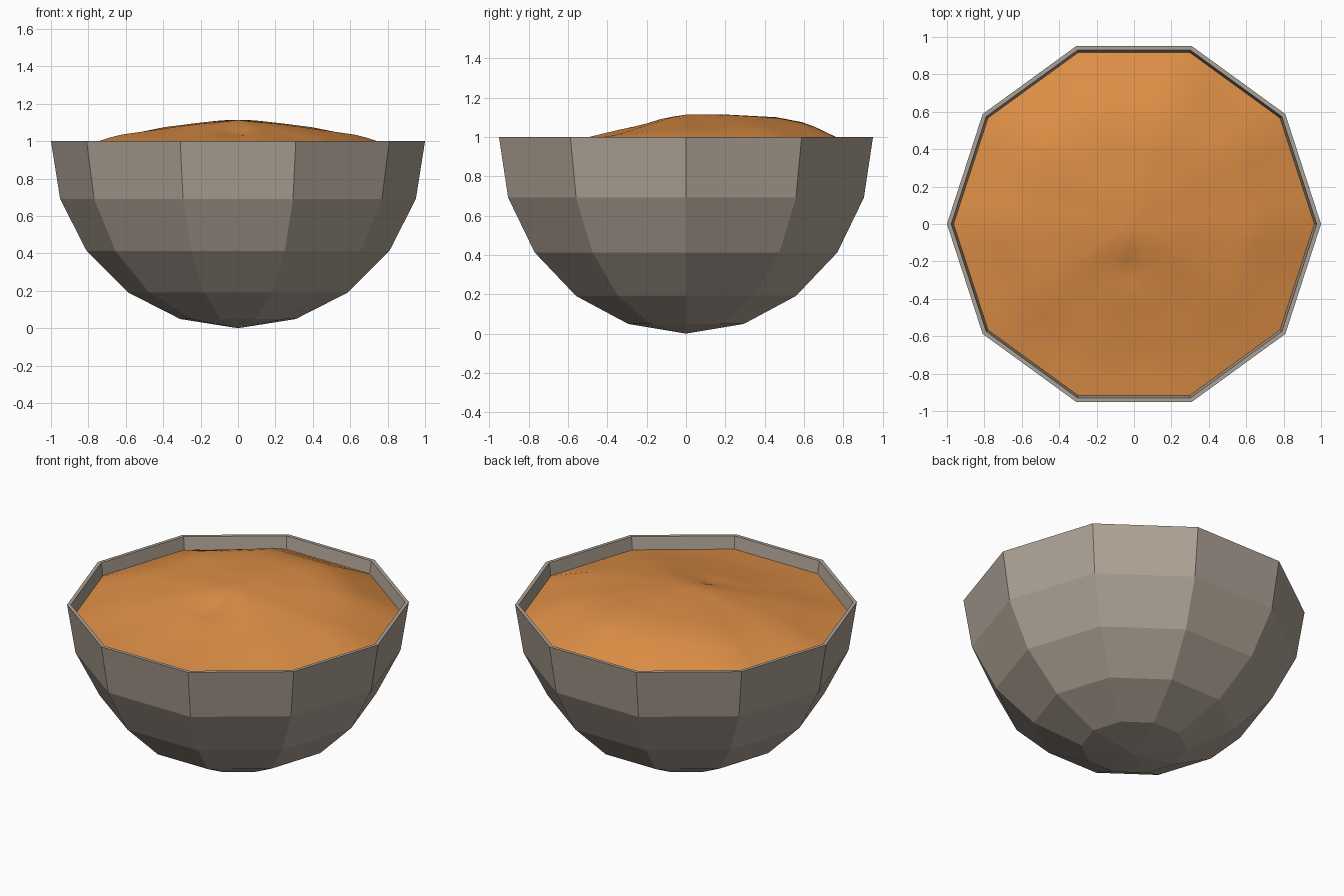
import bpy
import bmesh
from math import sin, cos, pi, exp, hypot, radians

if "Cube" in bpy.data.objects:
    bpy.data.objects.remove(bpy.data.objects["Cube"])

SIDES = 10


def material(name, color):
    m = bpy.data.materials.new(name)
    m.diffuse_color = color
    m.use_nodes = True
    m.node_tree.nodes["Principled BSDF"].inputs["Base Color"].default_value = m.diffuse_color
    return m


def lathe(bm, ring_points, start):
    """Join rings of points outward from one start point; returns nothing."""
    tip = bm.verts.new(start)
    prev = None
    for pts in ring_points:
        ring = [bm.verts.new(p) for p in pts]
        n = len(ring)
        for i in range(n):
            j = (i + 1) % n
            if prev is None:
                bm.faces.new((tip, ring[i], ring[j]))
            else:
                bm.faces.new((prev[i], ring[i], ring[j], prev[j]))
        prev = ring
    return prev


def finish(bm, name, mat, smooth):
    me = bpy.data.meshes.new(name)
    bm.normal_update()
    bm.to_mesh(me)
    bm.free()
    for p in me.polygons:
        p.use_smooth = smooth
    ob = bpy.data.objects.new(name, me)
    bpy.context.collection.objects.link(ob)
    me.materials.append(mat)
    return ob


# Bowl: ten-sided faceted hemisphere with a thin inner wall and flat rim
def shell_rings(scale):
    for k in range(1, 6):
        t = radians(18 * k)
        r, z = scale * sin(t), 1 - scale * cos(t)
        yield [(r * cos(2 * pi * i / SIDES), r * sin(2 * pi * i / SIDES), z)
               for i in range(SIDES)]


bm = bmesh.new()
outer = lathe(bm, shell_rings(1.0), (0, 0, 0))
inner = lathe(bm, shell_rings(0.977), (0, 0, 0.023))
for i in range(SIDES):
    j = (i + 1) % SIDES
    bm.faces.new((outer[i], inner[i], inner[j], outer[j]))
bmesh.ops.recalc_face_normals(bm, faces=bm.faces)
finish(bm, "bowl", material("stoneware", (0.42, 0.36, 0.30, 1)), False)


# Contents: smooth lopsided mound, high at the back and low at the front
BACK = [(0, 1.113), (0.21, 1.114), (0.5, 1.10), (0.67, 1.07), (0.83, 1.0), (1, 0.92)]
SIDE = [(0, 1.113), (0.25, 1.09), (0.5, 1.055), (0.68, 1.03), (0.8, 0.99), (1, 0.92)]
FRONT = [(0, 1.113), (0.13, 1.095), (0.3, 1.05), (0.56, 0.99), (0.8, 0.945), (1, 0.92)]


def sample(profile, s):
    for (a, za), (b, zb) in zip(profile, profile[1:]):
        if s <= b + 1e-6:
            return za + (zb - za) * (s - a) / (b - a)
    return profile[-1][1]


def mound_point(s, i, sub):
    side, f = divmod(i, sub)
    f /= sub
    a, b = 2 * pi * side / SIDES, 2 * pi * (side + 1) / SIDES
    r = 0.965 * s
    x = r * (cos(a) * (1 - f) + cos(b) * f)
    y = r * (sin(a) * (1 - f) + sin(b) * f)
    up = y / hypot(x, y)
    w = abs(up) ** 1.5
    z = sample(SIDE, s) * (1 - w) + sample(BACK if up > 0 else FRONT, s) * w
    # shallow dimple just in front of the crest
    z -= 0.02 * exp(-((x + 0.03) ** 2 + (y + 0.24) ** 2) / 0.008)
    return x, y, z


SUB, RINGS = 4, 14
bm = bmesh.new()
lathe(bm, ([mound_point(k / RINGS, i, SUB) for i in range(SIDES * SUB)]
           for k in range(1, RINGS + 1)), (0, 0, 1.113))
finish(bm, "soup_filling", material("orange_soup", (0.72, 0.27, 0.06, 1)), True)
